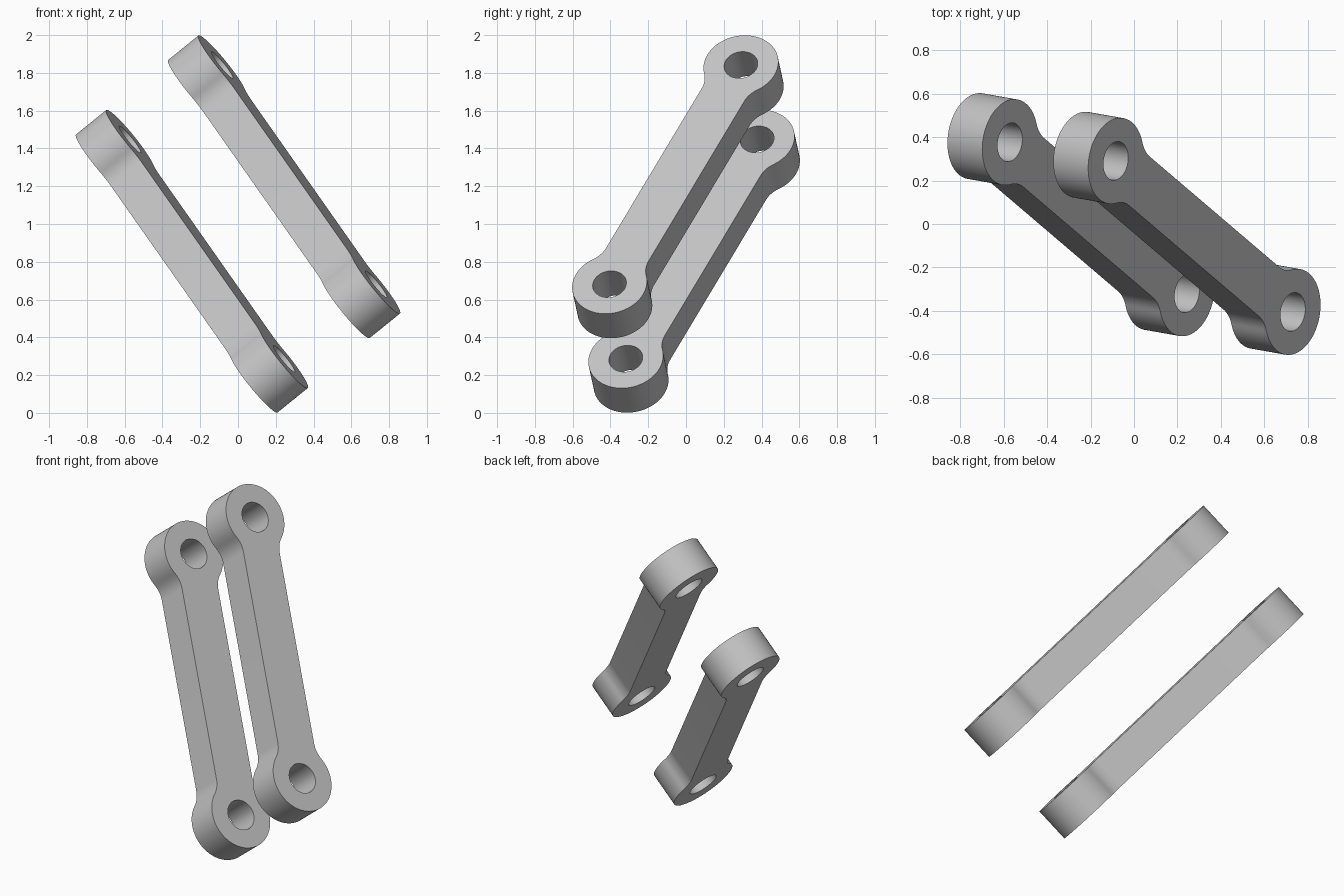
import bpy, bmesh, math
from mathutils import Vector, Matrix

cube = bpy.data.objects.get("Cube")
if cube:
    bpy.data.objects.remove(cube, do_unlink=True)

# Link dimensions
HALF_SPAN = 0.79      # half the distance between hole centres
EYE_R = 0.2
HOLE_R = 0.09
HALF_BAR = 0.127
FILLET = 0.15
THICK = 0.208
SPACING = 0.633       # distance between the two links

# Single grey material
grey = bpy.data.materials.new("plain_grey")
grey.use_nodes = True
colour = (0.55, 0.55, 0.55, 1)
grey.diffuse_color = colour
grey.node_tree.nodes["Principled BSDF"].inputs["Base Color"].default_value = colour


def arc(cx, cy, r, start, end, steps):
    return [(cx + r * math.cos(start + (end - start) * i / steps),
             cy + r * math.sin(start + (end - start) * i / steps))
            for i in range(steps + 1)]


def link_outline():
    # One quarter: concave fillet into the round eye, then mirrored twice
    reach = math.sqrt((EYE_R + FILLET) ** 2 - (HALF_BAR + FILLET) ** 2)
    join = math.atan2(HALF_BAR + FILLET, -reach)
    quarter = arc(HALF_SPAN - reach, HALF_BAR + FILLET, FILLET,
                  -math.pi / 2, join - math.pi, 10)
    quarter += arc(HALF_SPAN, 0, EYE_R, join, 0, 32)[1:]
    right = quarter + [(x, -y) for x, y in reversed(quarter[:-1])]
    return right + [(-x, -y) for x, y in right]


def add_loop(bm, points):
    verts = [bm.verts.new((x, y, -THICK / 2)) for x, y in points]
    return [bm.edges.new((v, verts[(i + 1) % len(verts)])) for i, v in enumerate(verts)]


def make_link(name, matrix):
    bm = bmesh.new()
    edges = add_loop(bm, link_outline())
    for side in (-1, 1):
        edges += add_loop(bm, arc(side * HALF_SPAN, 0, HOLE_R, 0, math.tau, 48)[:-1])
    bmesh.ops.triangle_fill(bm, edges=edges, use_beauty=True)
    # Thicken the plate
    grown = bmesh.ops.extrude_face_region(bm, geom=bm.faces[:])["geom"]
    top = [g for g in grown if isinstance(g, bmesh.types.BMVert)]
    bmesh.ops.translate(bm, verts=top, vec=(0, 0, THICK))
    bmesh.ops.recalc_face_normals(bm, faces=bm.faces[:])
    mesh = bpy.data.meshes.new(name)
    bm.to_mesh(mesh)
    bm.free()
    mesh.materials.append(grey)
    obj = bpy.data.objects.new(name, mesh)
    obj.matrix_world = matrix
    bpy.context.collection.objects.link(obj)
    bpy.ops.object.select_all(action='DESELECT')
    obj.select_set(True)
    bpy.context.view_layer.objects.active = obj
    bpy.ops.object.shade_smooth_by_angle(angle=math.radians(30))


# Shared tilt: length runs down to the front left, faces point up and left
length = Vector((0.815, -0.695, -1.16)).normalized()
width = Vector((0.16, -0.028, 0.13)).cross(length).normalized()
normal = length.cross(width)
tilt = Matrix((length, width, normal)).transposed().to_4x4()

for name, side in (("upper_link", 1), ("lower_link", -1)):
    centre = Vector((0, 0, 1)) + normal * (side * SPACING / 2)
    make_link(name, Matrix.Translation(centre) @ tilt)
